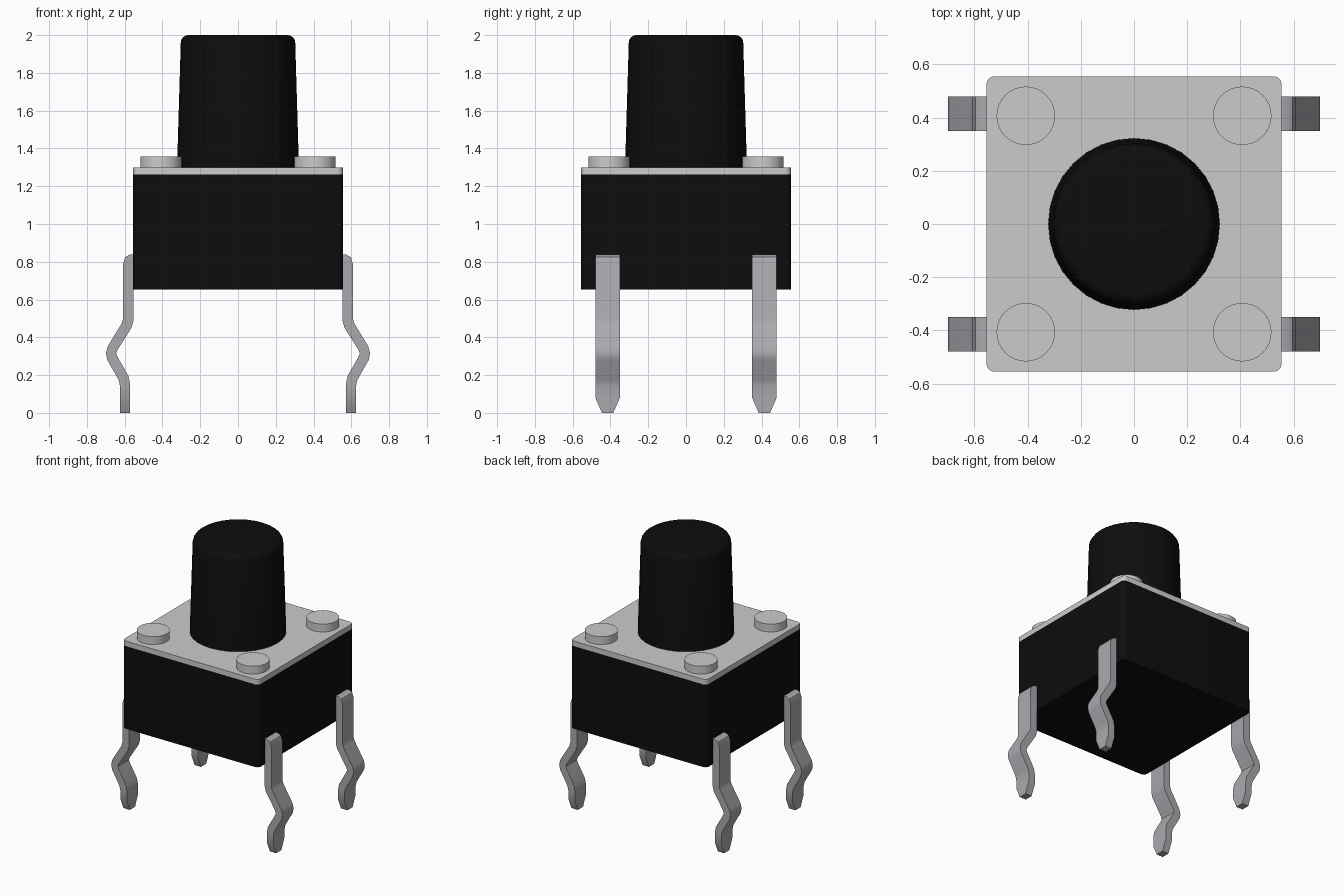
import bpy, bmesh, math

if "Cube" in bpy.data.objects:
    bpy.data.objects.remove(bpy.data.objects["Cube"])


def material(name, color):
    m = bpy.data.materials.new(name)
    m.diffuse_color = (*color, 1)
    m.use_nodes = True
    m.node_tree.nodes["Principled BSDF"].inputs["Base Color"].default_value = m.diffuse_color
    return m


BLACK = material("black plastic", (0.004, 0.004, 0.004))
PLATE = material("light metal", (0.60, 0.60, 0.59))
STEEL = material("pin metal", (0.40, 0.40, 0.43))


def finish(name, bm, mat, angle=30):
    bmesh.ops.recalc_face_normals(bm, faces=bm.faces)
    mesh = bpy.data.meshes.new(name)
    bm.to_mesh(mesh)
    bm.free()
    mesh.materials.append(mat)
    ob = bpy.data.objects.new(name, mesh)
    bpy.context.collection.objects.link(ob)
    bpy.ops.object.select_all(action='DESELECT')
    ob.select_set(True)
    bpy.context.view_layer.objects.active = ob
    bpy.ops.object.shade_smooth_by_angle(angle=math.radians(angle))
    return ob


def loft(name, rings, mat):
    """Skin equal-length rings of points and cap both ends."""
    bm = bmesh.new()
    loops = [[bm.verts.new(p) for p in ring] for ring in rings]
    n = len(loops[0])
    for a, b in zip(loops, loops[1:]):
        for i in range(n):
            j = (i + 1) % n
            bm.faces.new((a[i], a[j], b[j], b[i]))
    bm.faces.new(loops[0])
    bm.faces.new(loops[-1])
    return finish(name, bm, mat)


def rounded_square(half, radius, z, steps=5):
    pts = []
    for q, (sx, sy) in enumerate([(1, 1), (-1, 1), (-1, -1), (1, -1)]):
        for k in range(steps + 1):
            a = math.pi / 2 * (q + k / steps)
            pts.append((sx * (half - radius) + radius * math.cos(a),
                        sy * (half - radius) + radius * math.sin(a), z))
    return pts


def circle(x, y, r, z, n):
    return [(x + r * math.cos(2 * math.pi * i / n),
             y + r * math.sin(2 * math.pi * i / n), z) for i in range(n)]


# Housing and metal cover
loft("housing", [rounded_square(0.555, 0.03, z) for z in (0.652, 1.262)], BLACK)
loft("cover_plate", [rounded_square(0.555, 0.03, z) for z in (1.262, 1.30)], PLATE)

# Tapered plunger with a rounded top edge
profile = [(0.323, 1.29), (0.303, 1.96)]
profile += [(0.263 + 0.04 * math.cos(math.radians(a)),
             1.96 + 0.04 * math.sin(math.radians(a))) for a in (22.5, 45, 67.5, 90)]
loft("plunger", [circle(0, 0, r, z, 32) for r, z in profile], BLACK)

# Bent pin: matched outer and inner edges in x-z, starting inside the housing
OUTER = [(.54, .84), (.573, .838), (.597, .824), (.608, .79), (.608, .50), (.616, .473),
         (.69, .352), (.699, .315), (.692, .28), (.632, .175), (.624, .14), (.624, .08), (.624, 0)]
INNER = [(.54, .785), (.546, .784), (.551, .78), (.554, .77), (.554, .487), (.563, .452),
         (.637, .335), (.645, .315), (.638, .297), (.58, .195), (.571, .15), (.571, .08), (.571, 0)]

for sx, side in ((-1, "left"), (1, "right")):
    for sy, end in ((-1, "front"), (1, "back")):
        # Rivet heads on the cover
        loft(f"rivet_{side}_{end}",
             [circle(sx * .407, sy * .407, .11, z, 32) for z in (1.29, 1.358)], PLATE)
        rings = []
        for (xo, zo), (xi, zi) in zip(OUTER, INNER):
            w = 0.03 if zo == 0 else 0.065
            y = sy * 0.415
            rings.append([(sx * xo, y - w, zo), (sx * xo, y + w, zo),
                          (sx * xi, y + w, zi), (sx * xi, y - w, zi)])
        loft(f"pin_{side}_{end}", rings, STEEL)
